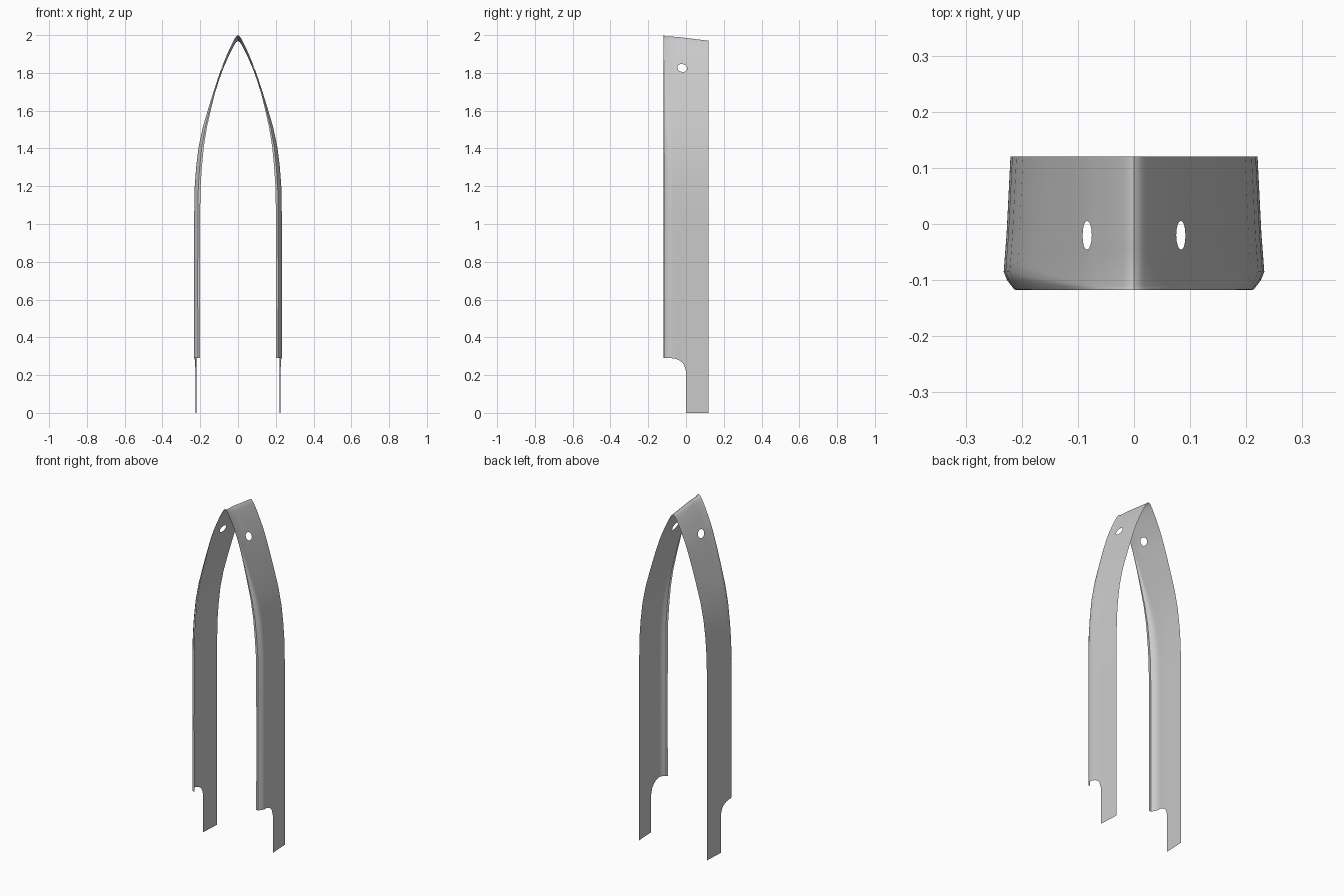
import bpy, bmesh, math

if "Cube" in bpy.data.objects:
    bpy.data.objects.remove(bpy.data.objects["Cube"])

# Half outline of the arch: (height, half width)
OUTLINE = [(0, .22), (.5, .22), (.9, .22), (1.2, .217), (1.4, .198), (1.5, .178),
           (1.6, .150), (1.7, .120), (1.81, .083), (1.9, .044), (1.945, .021),
           (1.962, .010), (1.97, 0)]
# Cross-section of the strip from back to front: (y, sideways offset)
SECTION = [(.12, 0), (.08, .002), (.04, .004), (0, .006), (-.01, .0065), (-.02, .007),
           (-.032, .008), (-.045, .009), (-.065, .0105), (-.085, .012), (-.1, .006),
           (-.117, -.007), (-.118, -.019)]
ROWS = [.22, .45, .7, .9, 1.05, 1.2, 1.3, 1.4, 1.5, 1.6, 1.7, 1.75, 1.787, 1.8, 1.81,
        1.82, 1.833, 1.87, 1.9, 1.925, 1.945, 1.955, 1.962, 1.967, 1.97]
HOLE_Y, HOLE_W, HOLE_RY, HOLE_RW = -.02, 1.81, .026, .021
HI, HJ = 5, 14          # grid position of the hole centre


def smooth(t):
    t = min(max(t, 0), 1)
    return t * t * (3 - 2 * t)


def half_width(w):
    p = OUTLINE

    def slope(k):
        a, b = p[max(k - 1, 0)], p[min(k + 1, len(p) - 1)]
        return (b[1] - a[1]) / (b[0] - a[0])
    for k in range(len(p) - 1):
        (a, xa), (b, xb) = p[k], p[k + 1]
        if w <= b:
            h, t = b - a, (w - a) / (b - a)
            return (xa * (1 + 2 * t) * (1 - t) ** 2 + slope(k) * h * t * (1 - t) ** 2
                    + xb * t * t * (3 - 2 * t) - slope(k + 1) * h * t * t * (1 - t))
    return 0


def place(y, off, w):
    # The folded front edge fades out towards the sloping peak
    fade = 1 - smooth((w - 1.25) / .7)
    x = 0 if w >= 1.97 else max(half_width(w) + off * fade, .0005)
    z = w + .03 * (.12 - y) / .24 * smooth((w - 1.1) / .87)
    if y < -.05:
        y = -.118 + (y + .118) * (.15 + .85 * fade)
    return x, y, z


def start_height(y):
    # Rounded notch at the foot of the front part
    if y >= 0:
        return .22
    t = min(-y / .08, 1)
    return .22 + .07 * math.sqrt(1 - (1 - t) ** 2)


bm = bmesh.new()
grid = []
for j, w0 in enumerate(ROWS):
    row = []
    for i, (y, off) in enumerate(SECTION):
        w = start_height(y) if j == 0 else w0
        di, dj = i - HI, j - HJ
        if max(abs(di), abs(dj)) == 2:      # rim of the hole
            a = math.atan2(dj, -di)
            y, w = HOLE_Y + HOLE_RY * math.cos(a), HOLE_W + HOLE_RW * math.sin(a)
        row.append(bm.verts.new(place(y, off, w)))
    grid.append(row)

# Main strip, leaving the hole open
for j in range(len(ROWS) - 1):
    for i in range(len(SECTION) - 1):
        if HI - 2 <= i < HI + 2 and HJ - 2 <= j < HJ + 2:
            continue
        bm.faces.new((grid[j][i], grid[j + 1][i], grid[j + 1][i + 1], grid[j][i + 1]))

# Narrow foot tab
foot = [bm.verts.new(place(y, off, 0)) for y, off in SECTION[:4]]
for i in range(3):
    bm.faces.new((foot[i], grid[0][i], grid[0][i + 1], foot[i + 1]))

loose = [v for v in bm.verts if not v.link_faces]
bmesh.ops.delete(bm, geom=loose, context='VERTS')

mesh = bpy.data.meshes.new("arch_strip")
bm.to_mesh(mesh)
bm.free()
arch = bpy.data.objects.new("arch_strip", mesh)
bpy.context.collection.objects.link(arch)
mirror = arch.modifiers.new("mirror", 'MIRROR')
mirror.merge_threshold = .0002

bpy.context.view_layer.objects.active = arch
arch.select_set(True)
bpy.ops.object.modifier_apply(modifier="mirror")
bpy.ops.object.shade_smooth_by_angle(angle=math.radians(35))
